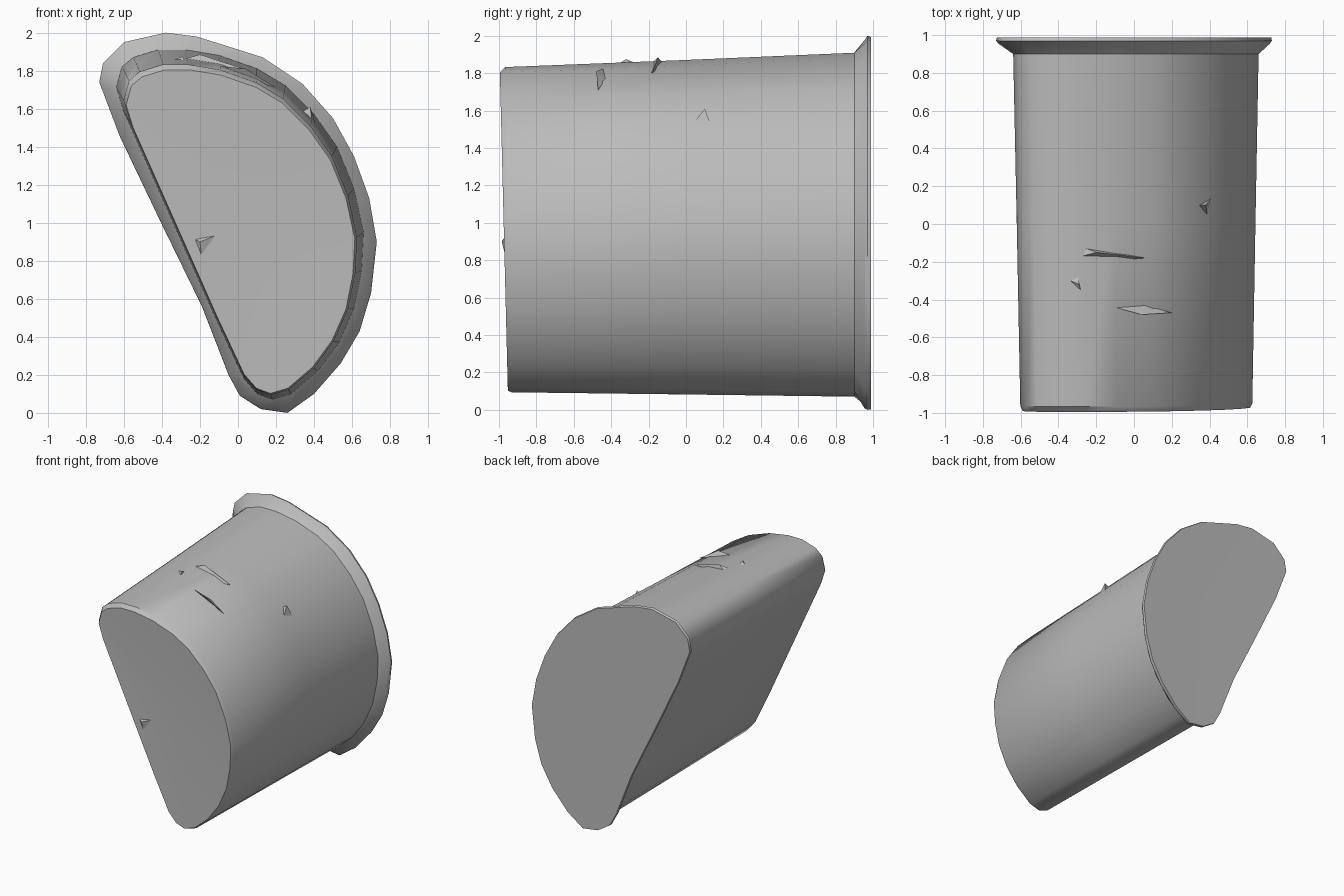
import bpy
import bmesh
import math
from mathutils import Vector

default_cube = bpy.data.objects.get("Cube")
if default_cube:
    bpy.data.objects.remove(default_cube, do_unlink=True)

grey = bpy.data.materials.new("plain grey")
grey.use_nodes = True
grey.diffuse_color = (0.5, 0.5, 0.5, 1)
grey.node_tree.nodes["Principled BSDF"].inputs["Base Color"].default_value = (0.5, 0.5, 0.5, 1)

# Matching outlines (x, z), clockwise from the upper corner of the flat side
WALL = [(-.64, 1.71), (-.61, 1.82), (-.55, 1.87), (-.42, 1.91), (-.28, 1.91), (-.1, 1.88),
        (.1, 1.81), (.25, 1.72), (.4, 1.57), (.52, 1.4), (.61, 1.18), (.66, .95),
        (.65, .75), (.61, .55), (.53, .37), (.42, .22), (.28, .1), (.18, .07),
        (.1, .1), (.03, .18), (-.12, .5), (-.36, 1.04), (-.6, 1.58)]
RIM = [(-.73, 1.74), (-.71, 1.84), (-.6, 1.95), (-.38, 2), (-.22, 1.98), (-.06, 1.93),
       (.13, 1.87), (.34, 1.73), (.5, 1.55), (.61, 1.35), (.69, 1.13), (.73, .9),
       (.7, .63), (.64, .43), (.54, .26), (.4, .1), (.26, 0), (.12, .02),
       (.01, .09), (-.05, .2), (-.19, .56), (-.4, .99), (-.62, 1.45)]
PIVOT = Vector((.05, .5))


def scaled(outline, factor):
    """Shrink an outline towards the pivot."""
    return [PIVOT + (Vector(p) - PIVOT) * factor for p in outline]


def finish(name, bm, angle):
    """Turn a bmesh into a shaded object."""
    bmesh.ops.recalc_face_normals(bm, faces=bm.faces)
    mesh = bpy.data.meshes.new(name)
    bm.to_mesh(mesh)
    bm.free()
    mesh.materials.append(grey)
    obj = bpy.data.objects.new(name, mesh)
    bpy.context.collection.objects.link(obj)
    bpy.ops.object.select_all(action="DESELECT")
    obj.select_set(True)
    bpy.context.view_layer.objects.active = obj
    bpy.ops.object.shade_smooth_by_angle(angle=math.radians(angle))
    return obj


def loft(name, sections, caps=()):
    """Skin a list of (outline, depth function); caps hold (section, centre)."""
    bm = bmesh.new()
    rings = [[bm.verts.new((x, depth(z), z)) for x, z in outline]
             for outline, depth in sections]
    count = len(WALL)
    for a, b in zip(rings, rings[1:]):
        for i in range(count):
            j = (i + 1) % count
            bm.faces.new((a[i], a[j], b[j], b[i]))
    for index, centre in caps:
        hub = bm.verts.new(centre)
        ring = rings[index]
        for i in range(count):
            bm.faces.new((ring[i], ring[(i + 1) % count], hub))
    return finish(name, bm, 40)


def at(y, tilt=0):
    return lambda z: y + tilt * (2 - z)


# Tapered wall with a slightly sunken, leaning front panel
loft("cup_body",
     [(scaled(WALL, .925), at(-1, .025)),
      (scaled(WALL, .945), at(-.97, .02)),
      (scaled(WALL, .972), at(0)),
      (WALL, at(.92))],
     caps=[(0, (.1, -.955, .95))])

# Flared rim and flat lid
loft("rim_and_lid",
     [(WALL, at(.9)),
      (scaled(RIM, .985), at(.955)),
      (RIM, at(.97)),
      (scaled(RIM, .995), at(.988))],
     caps=[(3, (.1, .985, .95))])


def fold(name, start, end, side, crest):
    """A thin raised crease: a flat triangle lifted to a crest point."""
    bm = bmesh.new()
    for p in (start, end, side, crest):
        bm.verts.new(p)
    bmesh.ops.convex_hull(bm, input=bm.verts[:])
    finish(name, bm, 20)


# Creases in the skin
fold("top_crease_front", (-.5, -.23, 1.8), (-.28, -.36, 1.85), (-.3, -.26, 1.85), (-.29, -.32, 1.875))
fold("top_crease_back", (-.5, -.23, 1.8), (.06, -.18, 1.8), (-.28, -.12, 1.85), (-.2, -.15, 1.885))
fold("top_crease_middle", (-.25, -.4, 1.84), (.2, -.47, 1.71), (.06, -.43, 1.77), (.04, -.48, 1.81))
fold("side_chip", (.33, .1, 1.58), (.42, .15, 1.48), (.39, .03, 1.52), (.38, .1, 1.61))
fold("front_crease", (-.24, -.96, .92), (-.1, -.96, .94), (-.19, -.96, .8), (-.2, -.985, .9))
